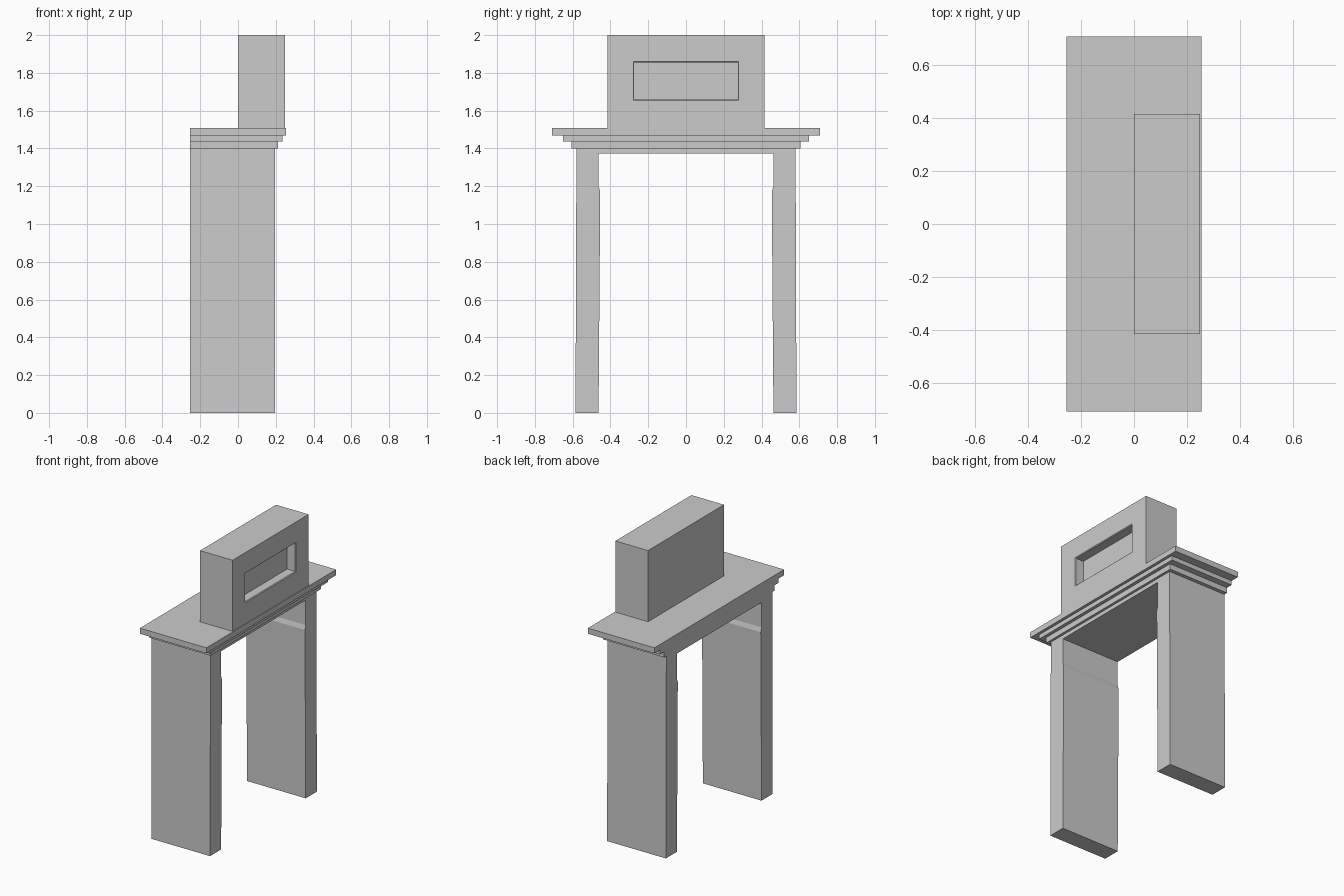
import bpy, bmesh

if "Cube" in bpy.data.objects:
    bpy.data.objects.remove(bpy.data.objects["Cube"])


def loft(name, rings, cap_start=True, cap_end=True):
    """Skin a list of point rings into one solid."""
    bm = bmesh.new()
    loops = [[bm.verts.new(p) for p in ring] for ring in rings]
    for a, b in zip(loops, loops[1:]):
        n = len(a)
        for i in range(n):
            j = (i + 1) % n
            bm.faces.new((a[i], a[j], b[j], b[i]))
    if cap_start:
        bm.faces.new(loops[0][::-1])
    if cap_end:
        bm.faces.new(loops[-1])
    bmesh.ops.recalc_face_normals(bm, faces=bm.faces[:])
    mesh = bpy.data.meshes.new(name)
    bm.to_mesh(mesh)
    bm.free()
    obj = bpy.data.objects.new(name, mesh)
    bpy.context.collection.objects.link(obj)
    return obj


BACK = -0.255

# Surround: two tapered legs joined by a thin lintel, one mirrored profile
half = [(0.58, 1.40), (0.585, 0), (0.463, 0), (0.454, 1.17),
        (0.463, 1.20), (0.463, 1.373)]
profile = half + [(-y, z) for y, z in reversed(half)]
loft("surround", [[(x, y, z) for y, z in profile] for x in (BACK, 0.195)])

# Stepped mantel: front reach, half width, bottom and top of each tier; back is flush
tiers = [(0.212, 0.605, 1.40, 1.438),
         (0.235, 0.65, 1.438, 1.468),
         (0.255, 0.71, 1.468, 1.507)]


def plan(front, w, z):
    return [(BACK, -w, z), (front, -w, z), (front, w, z), (BACK, w, z)]


rings = [plan(0.195, 0.58, 1.40)]
for front, w, z0, z1 in tiers:
    rings += [plan(front, w, z0), plan(front, w, z1)]
loft("mantel_shelf", rings, cap_start=False)


# Upper block with a framed recess in its +x face
def upright(x, w, z0, z1):
    return [(x, -w, z0), (x, w, z0), (x, w, z1), (x, -w, z1)]


loft("upper_block", [
    upright(0.0, 0.416, 1.507, 2.0),
    upright(0.25, 0.416, 1.507, 2.0),
    upright(0.25, 0.279, 1.653, 1.859),
    upright(0.245, 0.274, 1.658, 1.854),
    upright(0.185, 0.274, 1.658, 1.854),
])
